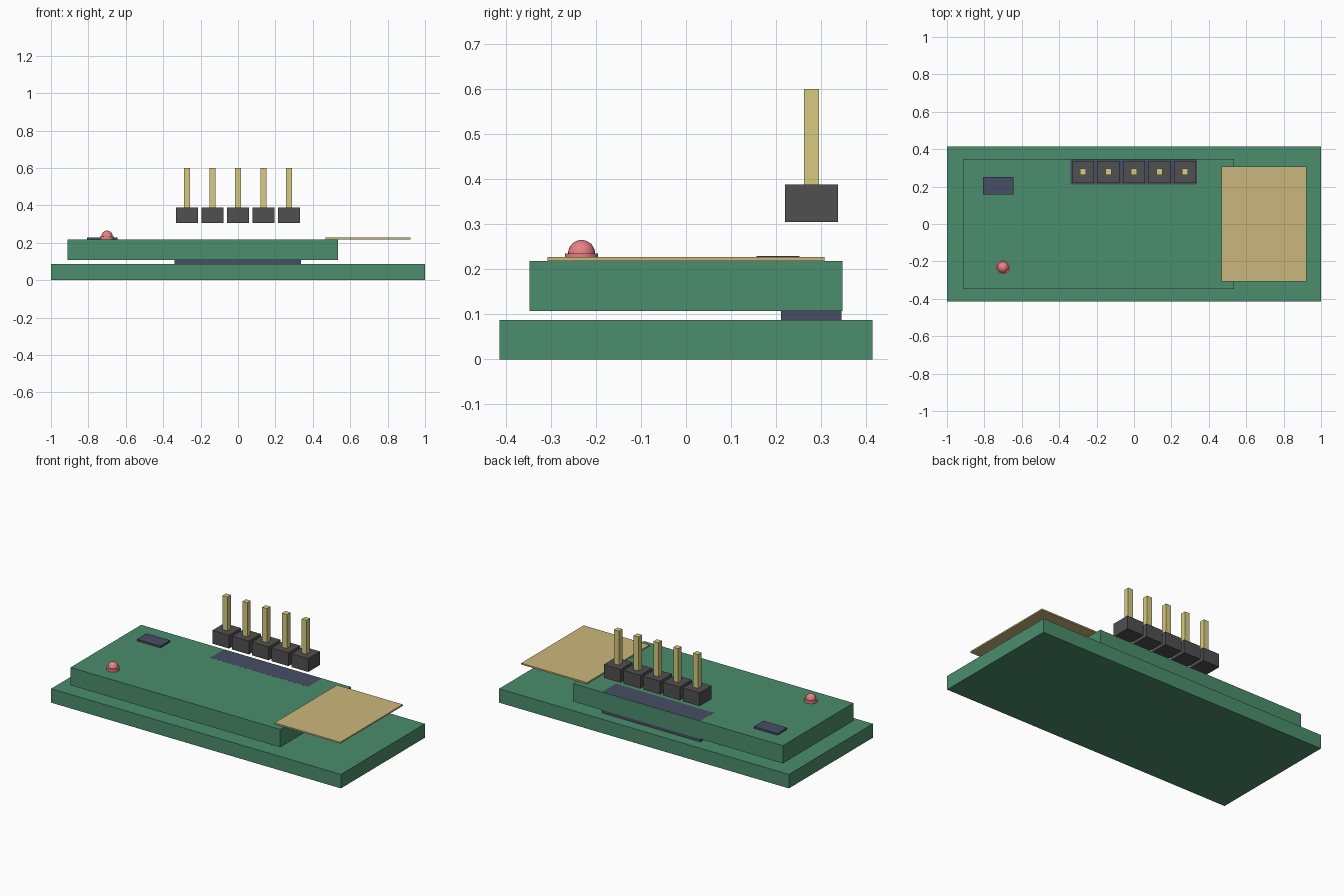
import bpy, bmesh, math
from mathutils import Matrix

if "Cube" in bpy.data.objects:
    bpy.data.objects.remove(bpy.data.objects["Cube"])


def material(name, rgb):
    m = bpy.data.materials.new(name)
    m.diffuse_color = (*rgb, 1)
    m.use_nodes = True
    m.node_tree.nodes["Principled BSDF"].inputs["Base Color"].default_value = m.diffuse_color
    return m


GREEN = material("board_green", (0.07, 0.27, 0.15))
DARK = material("chip_blue_grey", (0.065, 0.075, 0.13))
BLACK = material("header_black", (0.08, 0.08, 0.08))
GOLD = material("pin_gold", (0.68, 0.60, 0.22))
TAN = material("pad_tan", (0.60, 0.47, 0.20))
RED = material("lamp_red", (0.80, 0.22, 0.23))


def finish(bm, name, mat):
    me = bpy.data.meshes.new(name)
    bmesh.ops.recalc_face_normals(bm, faces=bm.faces)
    bm.to_mesh(me)
    bm.free()
    me.materials.append(mat)
    ob = bpy.data.objects.new(name, me)
    bpy.context.collection.objects.link(ob)
    return ob


def box(name, x, y, z, mat):
    """Box from (min, max) ranges on each axis."""
    bm = bmesh.new()
    bmesh.ops.create_cube(bm, size=1)
    size = [r[1] - r[0] for r in (x, y, z)]
    mid = [(r[0] + r[1]) / 2 for r in (x, y, z)]
    bmesh.ops.scale(bm, vec=size, verts=bm.verts)
    bmesh.ops.translate(bm, vec=mid, verts=bm.verts)
    return finish(bm, name, mat)


# stacked circuit boards
box("base_board", (-1, 1), (-0.414, 0.414), (0, 0.087), GREEN)
box("upper_board", (-0.912, 0.535), (-0.348, 0.348), (0.107, 0.218), GREEN)

# connector block passing through the upper board, flush with its top
box("connector_block", (-0.34, 0.337), (0.211, 0.345), (0.087, 0.2183), DARK)

# flat pad overhanging the end, and the small chip
box("overhanging_pad", (0.468, 0.922), (-0.308, 0.308), (0.218, 0.227), TAN)
box("small_chip", (-0.808, -0.645), (0.157, 0.252), (0.218, 0.229), DARK)

# header row: a block and a square pin at each position
for i in range(5):
    cx, cy = (i - 2) * 0.1365, 0.279
    box(f"header_block_{i+1}", (cx - 0.058, cx + 0.058),
        (cy - 0.059, cy + 0.059), (0.305, 0.388), BLACK)
    box(f"header_pin_{i+1}", (cx - 0.017, cx + 0.017),
        (cy - 0.017, cy + 0.017), (0.388, 0.6), GOLD)

# indicator lamp: round flange with a dome, turned from a profile
steps = 8
profile = [(0, 0.218), (0.037, 0.218), (0.037, 0.235)]
profile += [(0.03 * math.cos(a), 0.235 + 0.03 * math.sin(a))
            for a in (math.pi / 2 * k / steps for k in range(steps + 1))]
bm = bmesh.new()
verts = [bm.verts.new((r, 0, z)) for r, z in profile]
edges = [bm.edges.new(p) for p in zip(verts, verts[1:])]
bmesh.ops.spin(bm, geom=verts + edges, cent=(0, 0, 0), axis=(0, 0, 1),
               angle=math.tau, steps=24, use_duplicate=False)
bmesh.ops.remove_doubles(bm, verts=bm.verts, dist=0.0001)
bmesh.ops.transform(bm, matrix=Matrix.Translation((-0.70, -0.232, 0)), verts=bm.verts)
lamp = finish(bm, "indicator_lamp", RED)
bpy.context.view_layer.objects.active = lamp
lamp.select_set(True)
bpy.ops.object.shade_smooth_by_angle(angle=math.radians(35))
